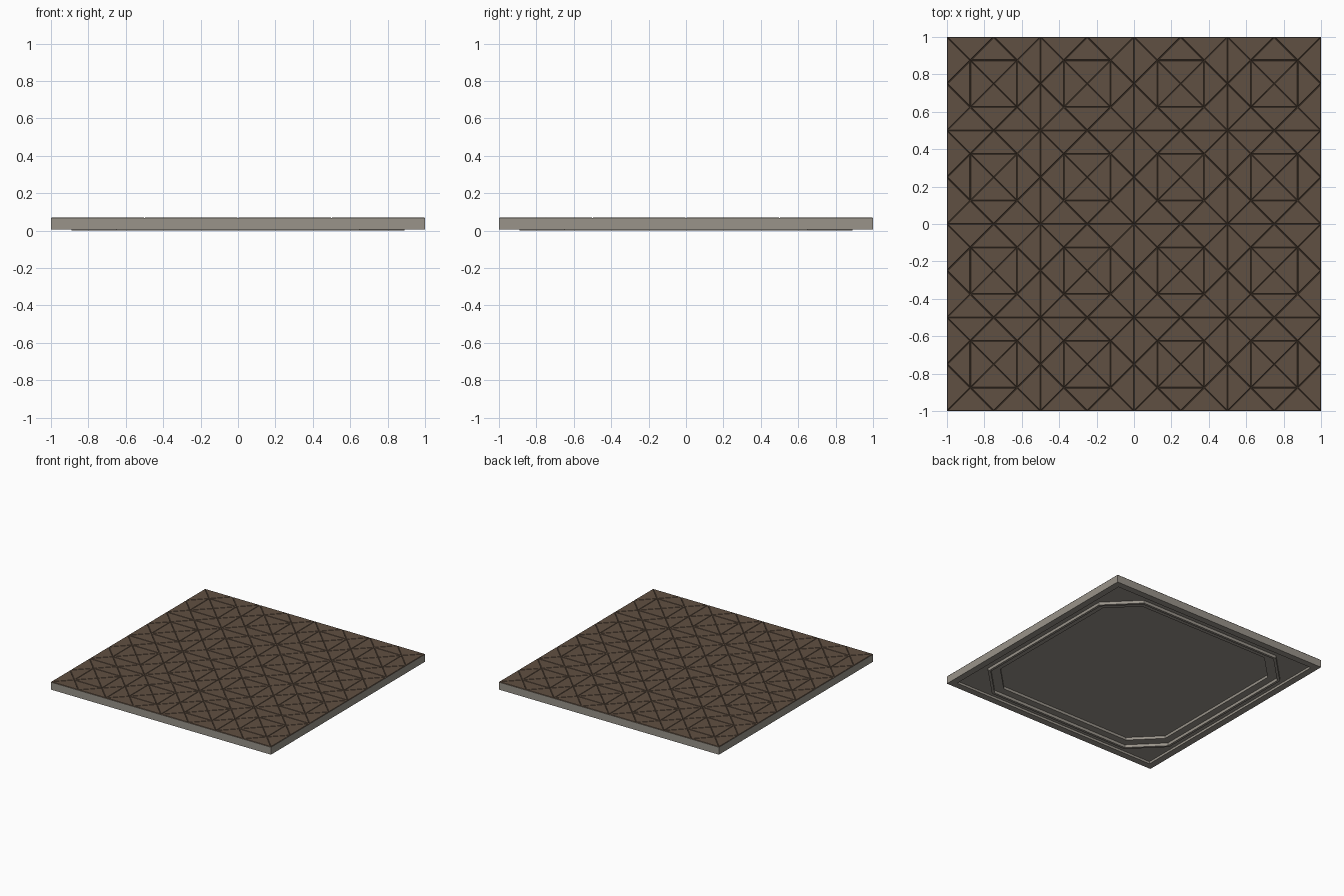
import bpy, bmesh
from mathutils import Vector

if "Cube" in bpy.data.objects:
    bpy.data.objects.remove(bpy.data.objects["Cube"])


def material(name, rgb):
    m = bpy.data.materials.new(name)
    m.diffuse_color = (*rgb, 1)
    m.use_nodes = True
    m.node_tree.nodes["Principled BSDF"].inputs["Base Color"].default_value = m.diffuse_color
    return m


stone = material("grey stone", (0.32, 0.295, 0.255))
wood = material("brown wood", (0.118, 0.08, 0.054))


def make_object(name, bm, mat):
    bmesh.ops.recalc_face_normals(bm, faces=bm.faces)
    mesh = bpy.data.meshes.new(name)
    bm.to_mesh(mesh)
    bm.free()
    mesh.materials.append(mat)
    ob = bpy.data.objects.new(name, mesh)
    bpy.context.collection.objects.link(ob)
    return ob


# Slab: nested square / octagon loops, from the top edge down the side
# and inward through the mouldings of the underside
loops = [  # half size, corner cut, height
    (1.0, 0, 0.066), (1.0, 0, 0.005), (0.945, 0, 0.005),
    (0.945, 0, 0.024), (0.89, 0.24, 0.024), (0.89, 0.24, 0.0),
    (0.87, 0.23, 0.0), (0.87, 0.23, 0.024), (0.81, 0.21, 0.024),
    (0.81, 0.21, 0.046),
]
bm = bmesh.new()
rings = []
for h, c, z in loops:
    k = h - c
    pts = [(h, -k), (h, k), (k, h), (-k, h), (-h, k), (-h, -k), (-k, -h), (k, -h)]
    rings.append([bm.verts.new((x, y, z)) for x, y in pts])
for a, b in zip(rings, rings[1:]):
    for i in range(8):
        j = (i + 1) % 8
        bm.faces.new((a[i], a[j], b[j], b[i]))
bm.faces.new(rings[-1])
bm.faces.new(rings[0])
bmesh.ops.remove_doubles(bm, verts=bm.verts, dist=1e-5)
make_object("slab", bm, stone)


# Inlay: triangular wooden tiles with bevelled edges
def inset(tri, d):
    a, b, c = tri
    la, lb, lc = (b - c).length, (c - a).length, (a - b).length
    p = la + lb + lc
    centre = (a * la + b * lb + c * lc) / p
    r = abs((b - a).cross(c - a)) / p
    return [centre + (v - centre) * (1 - d / r) for v in tri]


def add_tile(bm, tri):
    low = [bm.verts.new((*v, 0.0662)) for v in tri]
    high = [bm.verts.new((*v, 0.07)) for v in inset(tri, 0.0032)]
    bm.faces.new(high)
    for i in range(3):
        j = (i + 1) % 3
        bm.faces.new((low[i], low[j], high[j], high[i]))
    bm.faces.new(low[::-1])


# One quarter of a module: inner, middle and two corner triangles
H = 0.25
Q = H / 2
quarter = [
    [(0, 0), (Q, -Q), (Q, Q)],
    [(Q, -Q), (H, 0), (Q, Q)],
    [(H, 0), (H, H), (Q, Q)],
    [(H, 0), (Q, -Q), (H, -H)],
]
bm = bmesh.new()
for col in range(4):
    for row in range(4):
        centre = Vector((-0.75 + 0.5 * col, -0.75 + 0.5 * row))
        for cs, sn in ((1, 0), (0, 1), (-1, 0), (0, -1)):
            for tri in quarter:
                add_tile(bm, [centre + Vector((x * cs - y * sn, x * sn + y * cs))
                              for x, y in tri])
make_object("parquet_tiles", bm, wood)
